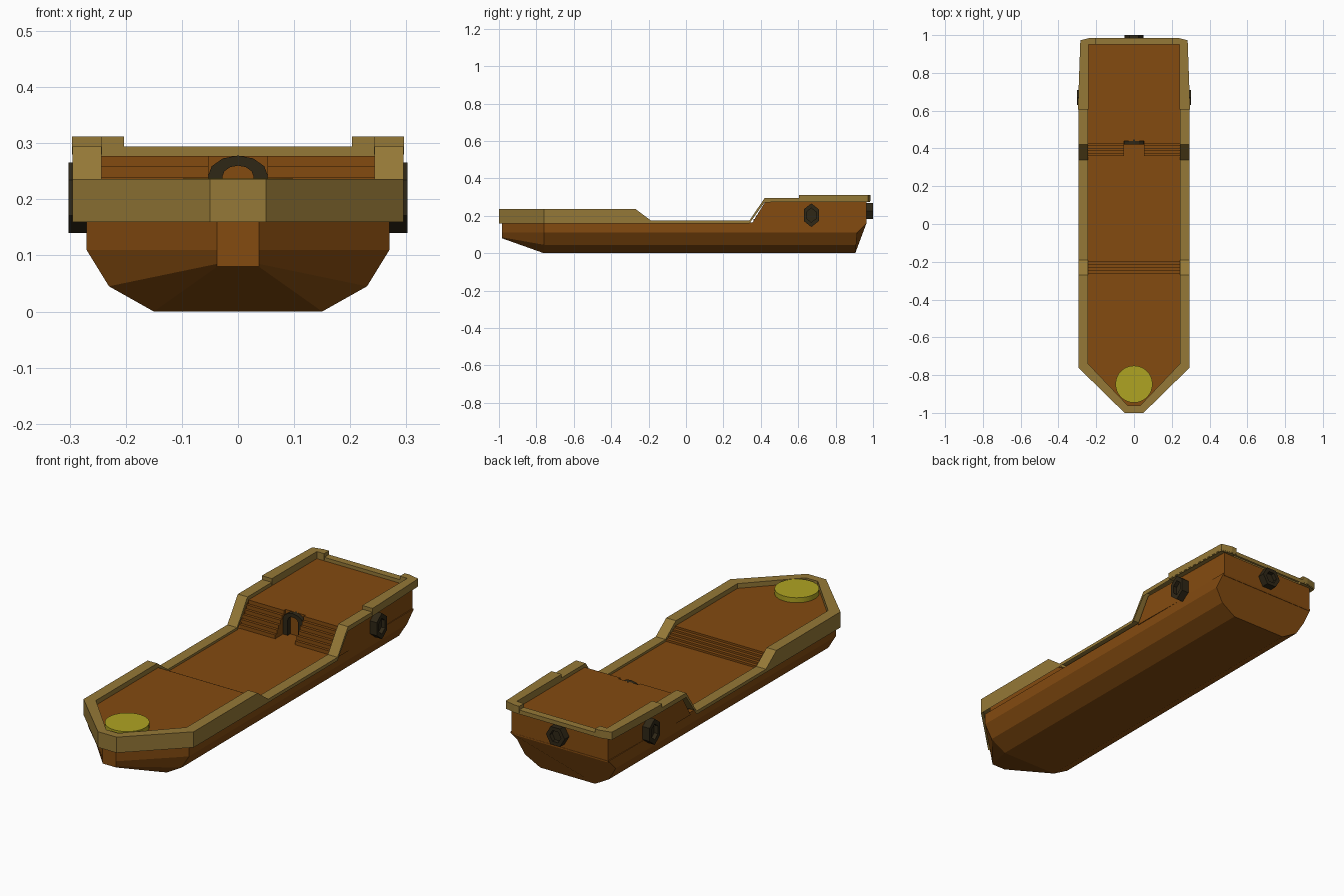
import bpy
import math

if "Cube" in bpy.data.objects:
    bpy.data.objects.remove(bpy.data.objects["Cube"])


def material(name, rgb):
    m = bpy.data.materials.new(name)
    m.use_nodes = True
    m.diffuse_color = (*rgb, 1)
    m.node_tree.nodes["Principled BSDF"].inputs["Base Color"].default_value = (*rgb, 1)
    return m


WOOD = material("brown wood", (0.23, 0.07, 0.005))
TRIM = material("tan trim", (0.30, 0.19, 0.038))
IRON = material("dark iron", (0.028, 0.02, 0.008))
YELLOW = material("yellow", (0.43, 0.37, 0.016))


def build(name, verts, faces, mat):
    me = bpy.data.meshes.new(name)
    me.from_pydata(verts, [], faces)
    me.materials.append(mat)
    ob = bpy.data.objects.new(name, me)
    bpy.context.collection.objects.link(ob)
    return ob


def recalc(ob):
    import bmesh
    bm = bmesh.new()
    bm.from_mesh(ob.data)
    bmesh.ops.recalc_face_normals(bm, faces=bm.faces)
    bm.to_mesh(ob.data)
    bm.free()
    return ob


def bridge(rings, wrap=False):
    """Quads between successive closed rings of equal size."""
    n = len(rings[0])
    faces = []
    for r in range(len(rings) - (0 if wrap else 1)):
        a, b = r * n, (r + 1) % len(rings) * n
        faces += [(a + i, a + (i + 1) % n, b + (i + 1) % n, b + i) for i in range(n)]
    return faces


def loft(name, rings, mat):
    n = len(rings[0])
    faces = bridge(rings) + [tuple(range(n)), tuple(range((len(rings) - 1) * n, len(rings) * n))]
    return recalc(build(name, [v for r in rings for v in r], faces, mat))


def prism(name, profile, x0, x1, mat):
    """Extrude a side (y, z) profile across x; the stern end tapers a little."""
    def ring(x):
        return [(x * (0.96 if y > 0.9 else 1), y, z) for y, z in profile]
    return loft(name, [ring(x0), ring(x1)], mat)


def stairs(y0, z0, y1, z1, steps):
    pts = [(y0, z0)]
    for i in range(steps):
        z = z0 + (z1 - z0) * (i + 1) / steps
        pts += [(y0 + (y1 - y0) * i / steps, z), (y0 + (y1 - y0) * (i + 1) / steps, z)]
    return pts


MID, FORE, AFT = 0.165, 0.213, 0.277

# Hull: chamfered section, pointed bow, stepped stern
section = [(0.15, 0), (0.23, 0.045), (0.27, 0.11), (0.27, 0.16), (0.27, MID)]
bow = [(0.037, z) for z in (0.08, 0.085, 0.11, 0.16, MID)]
stern_y = [0.905, 0.91, 0.915, 0.965, 0.965]


def mirrored(half):
    return half + [(-x, y, z) for x, y, z in reversed(half)]


loft("hull", [
    mirrored([(x, -0.985, z) for x, z in bow]),
    mirrored([(x, -0.76, z) for x, z in section]),
    mirrored([(x * 0.98, y, z) for (x, z), y in zip(section, stern_y)]),
], WOOD)

# Foredeck with pointed front, and the steps leading up to it
fore = [(0.25, -0.28), (0.25, -0.75), (0.035, -0.97)]
loft("foredeck", [mirrored([(x, y, z) for x, y in fore]) for z in (MID - 0.01, FORE)], WOOD)
prism("fore_steps", stairs(-0.195, MID, -0.28, FORE, 5) + [(-0.28, MID)], -0.25, 0.25, WOOD)

# Aft cabin, its sloped flanks and the twin stairs beside the doorway
prism("aft_cabin", [(0.44, 0.155), (0.965, 0.155), (0.965, AFT), (0.44, AFT)], -0.27, 0.27, WOOD)
for side, label in ((1, "left"), (-1, "right")):
    prism(label + "_cabin_flank", [(0.35, 0.155), (0.44, 0.155), (0.44, AFT), (0.425, AFT)],
          side * 0.243, side * 0.27, WOOD)
    prism(label + "_aft_stairs", stairs(0.36, MID, 0.44, AFT, 6) + [(0.44, MID)],
          side * 0.053, side * 0.245, WOOD)

# Rail: outer x, outer y, inner x, inner y, bottom z, top z
rail = [
    (0.05, -1.0, 0.032, -0.962, 0.16, 0.236),
    (0.295, -0.76, 0.243, -0.74, 0.16, 0.236),
    (0.295, -0.27, 0.243, -0.27, 0.16, 0.236),
    (0.295, -0.19, 0.243, -0.19, 0.16, 0.176),
    (0.295, 0.34, 0.243, 0.34, 0.16, 0.176),
    (0.295, 0.42, 0.243, 0.42, 0.272, 0.294),
    (0.295, 0.64, 0.243, 0.64, 0.274, 0.294),
    (0.283, 0.972, 0.243, 0.95, 0.274, 0.294),
    (0.23, 0.985, 0.2, 0.95, 0.274, 0.294),
]
# Strips run outer foot, outer top, inner top, inner foot; the underside is open
half = [[(ox, oy, lo), (ox, oy, hi), (ix, iy, hi), (ix, iy, lo)]
        for ox, oy, ix, iy, lo, hi in rail]
loop = half + [[(-x, y, z) for x, y, z in s] for s in reversed(half)]
faces = [f for k, f in enumerate(bridge(loop, wrap=True)) if k % 4 != 3]
build("rail", [v for s in loop for v in s], [f[::-1] for f in faces], TRIM)

# Raised corner caps on the aft rail
cap = [(0.296, 0.605), (0.296, 0.64), (0.284, 0.973), (0.23, 0.986), (0.203, 0.986),
       (0.203, 0.949), (0.242, 0.949), (0.242, 0.605)]
for side, label in ((1, "left"), (-1, "right")):
    loft(label + "_rail_cap", [[(side * x, y, z) for x, y in cap] for z in (0.28, 0.312)], TRIM)


# Hexagonal portholes: a thick ring with a recessed pane
def porthole(name, place, w, h, turn):
    def hexagon(s, d):
        return [place(s * w * math.cos(a), s * h * math.sin(a), d)
                for a in (turn + i * math.pi / 3 for i in range(6))]
    rings = [hexagon(1, 0), hexagon(1, 0.04), hexagon(0.6, 0.04), hexagon(0.6, 0.02)]
    loft(name, rings, IRON)


for side, label in ((1, "left"), (-1, "right")):
    porthole(label + "_porthole", lambda u, v, d, s=side: (s * (0.262 + d), 0.67 + u, 0.203 + v),
             0.046, 0.063, math.pi / 6)
porthole("stern_porthole", lambda u, v, d: (u, 0.96 + d, 0.225 + v), 0.05, 0.05, 0)


# Doorway arch between the stairs
def arch(w, z_spring, rise, y):
    curve = [(w * math.cos(a), y, z_spring + rise * math.sin(a))
             for a in (i * math.pi / 6 for i in range(7))]
    return [(w, y, MID)] + curve + [(-w, y, MID)]


outer_f, inner_f = arch(0.054, 0.24, 0.038, 0.42), arch(0.028, 0.24, 0.02, 0.42)
outer_b, inner_b = arch(0.054, 0.24, 0.038, 0.447), arch(0.028, 0.24, 0.02, 0.447)
rings = [outer_b, outer_f, inner_f, inner_b]
recalc(build("doorway_arch", [v for r in rings for v in r], bridge(rings, wrap=True), IRON))

# Round platform on the bow
bpy.ops.mesh.primitive_cylinder_add(vertices=32, radius=0.098, depth=0.03,
                                    location=(0, -0.848, 0.222))
disc = bpy.context.object
disc.name = "bow_platform"
disc.data.materials.append(YELLOW)
bpy.ops.object.shade_smooth_by_angle()
